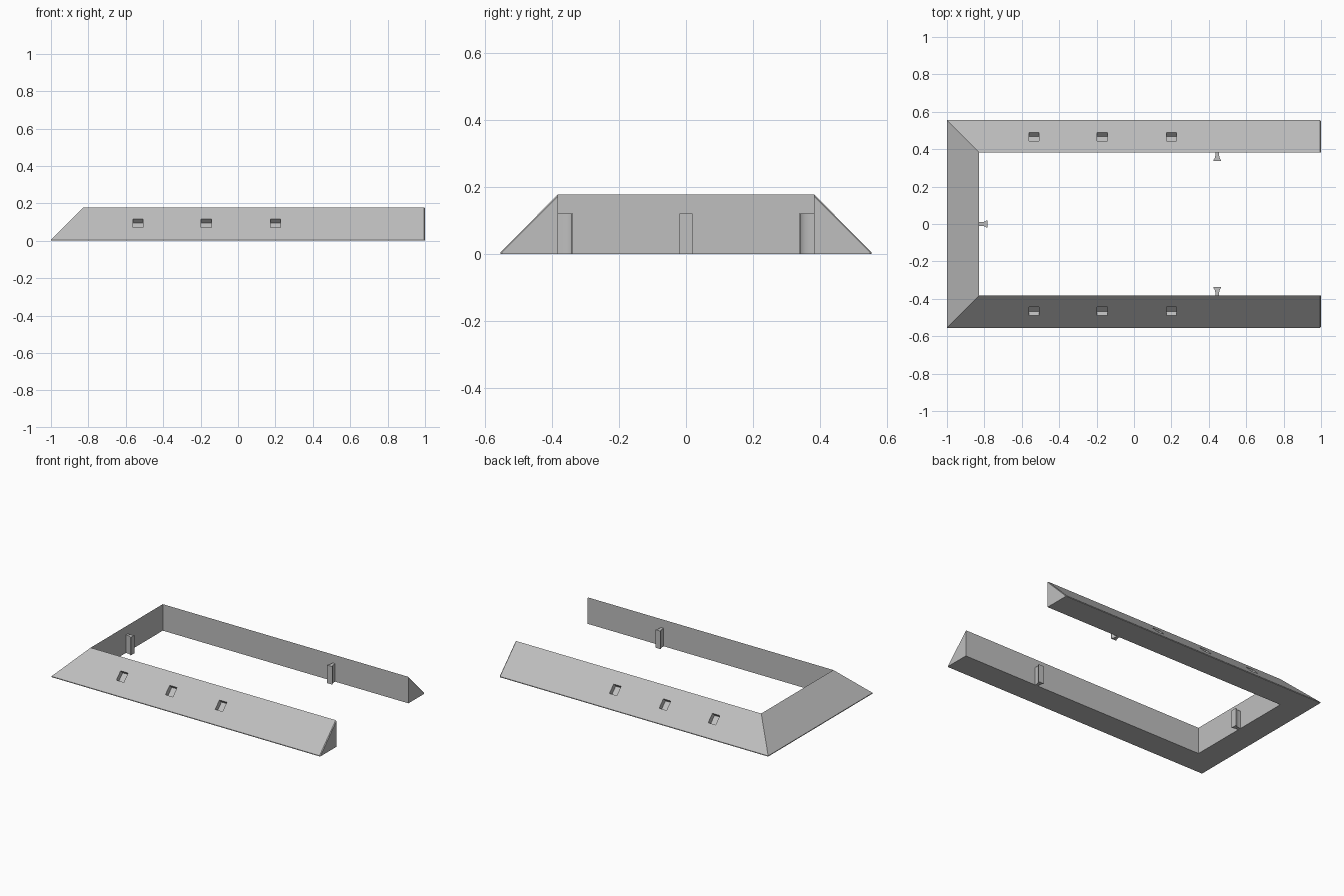
import bpy, bmesh, math
from mathutils import Matrix, Vector

cube = bpy.data.objects.get("Cube")
if cube:
    bpy.data.objects.remove(cube, do_unlink=True)

grey = bpy.data.materials.new("light_grey")
grey.use_nodes = True
grey.diffuse_color = (0.52, 0.52, 0.52, 1)
grey.node_tree.nodes["Principled BSDF"].inputs["Base Color"].default_value = (0.52, 0.52, 0.52, 1)

INNER_X, INNER_Y = -0.828, 0.383
WIDTH, HEIGHT, LIP = 0.172, 0.178, 0.005


def make_object(name, bm):
    bmesh.ops.recalc_face_normals(bm, faces=bm.faces)
    mesh = bpy.data.meshes.new(name)
    bm.to_mesh(mesh)
    bm.free()
    mesh.materials.append(grey)
    obj = bpy.data.objects.new(name, mesh)
    bpy.context.collection.objects.link(obj)
    return obj


# U-shaped wedge frame: one section swept with mitred corners
section = [(0, 0), (WIDTH, 0), (WIDTH, LIP), (0, HEIGHT)]
# Stations: inner point, outward direction, section scale (ends lightly chamfered)
stations = [
    (1.0, -INNER_Y, 0, -1, 0.97),
    (0.995, -INNER_Y, 0, -1, 1),
    (INNER_X, -INNER_Y, -1, -1, 1),
    (INNER_X, INNER_Y, -1, 1, 1),
    (0.995, INNER_Y, 0, 1, 1),
    (1.0, INNER_Y, 0, 1, 0.97),
]
bm = bmesh.new()
rings = [[bm.verts.new((x + dx * o * s, y + dy * o * s, z * s)) for o, z in section]
         for x, y, dx, dy, s in stations]
for a, b in zip(rings, rings[1:]):
    for i in range(4):
        j = (i + 1) % 4
        bm.faces.new((a[i], a[j], b[j], b[i]))
bm.faces.new(rings[0])
bm.faces.new(rings[-1])
frame = make_object("wedge_frame", bm)

# Square pockets sunk into both long slopes
POCKET_DEPTH = 0.032
bm = bmesh.new()
for side in (-1, 1):
    for x in (-0.535, -0.17, 0.2):
        place = (Matrix.Translation((x, side * 0.467, 0.0945))
                 @ Matrix.Rotation(-side * math.radians(45), 4, 'X')
                 @ Matrix.Diagonal((0.055, 0.064, POCKET_DEPTH * 2, 1)))
        bmesh.ops.create_cube(bm, size=1, matrix=place)
cutter = make_object("pocket_cutter", bm)
cutter.hide_render = True
cut = frame.modifiers.new("pockets", 'BOOLEAN')
cut.operation = 'DIFFERENCE'
cut.solver = 'EXACT'
cut.object = cutter
bpy.context.view_layer.objects.active = frame
bpy.ops.object.modifier_apply(modifier=cut.name)
bpy.data.objects.remove(cutter, do_unlink=True)

# Flared connector posts on the inner walls
half = [(-0.004, 0.01), (0.015, 0.01), (0.027, 0.012), (0.036, 0.016), (0.041, 0.02), (0.045, 0.02)]
outline = half + [(d, -w) for d, w in reversed(half)]


def connector(name, x, y, angle):
    bm = bmesh.new()
    base = bm.faces.new([bm.verts.new((d, w, 0)) for d, w in outline])
    top = bmesh.ops.extrude_face_region(bm, geom=[base])["geom"]
    bmesh.ops.translate(bm, vec=Vector((0, 0, 0.121)),
                        verts=[v for v in top if isinstance(v, bmesh.types.BMVert)])
    bm.transform(Matrix.Translation((x, y, 0)) @ Matrix.Rotation(math.radians(angle), 4, 'Z'))
    obj = make_object(name, bm)
    bpy.ops.object.select_all(action='DESELECT')
    obj.select_set(True)
    bpy.context.view_layer.objects.active = obj
    bpy.ops.object.shade_smooth_by_angle(angle=math.radians(35))


connector("front_connector", 0.445, -INNER_Y, 90)
connector("back_connector", 0.445, INNER_Y, -90)
connector("end_connector", INNER_X, 0, 0)
